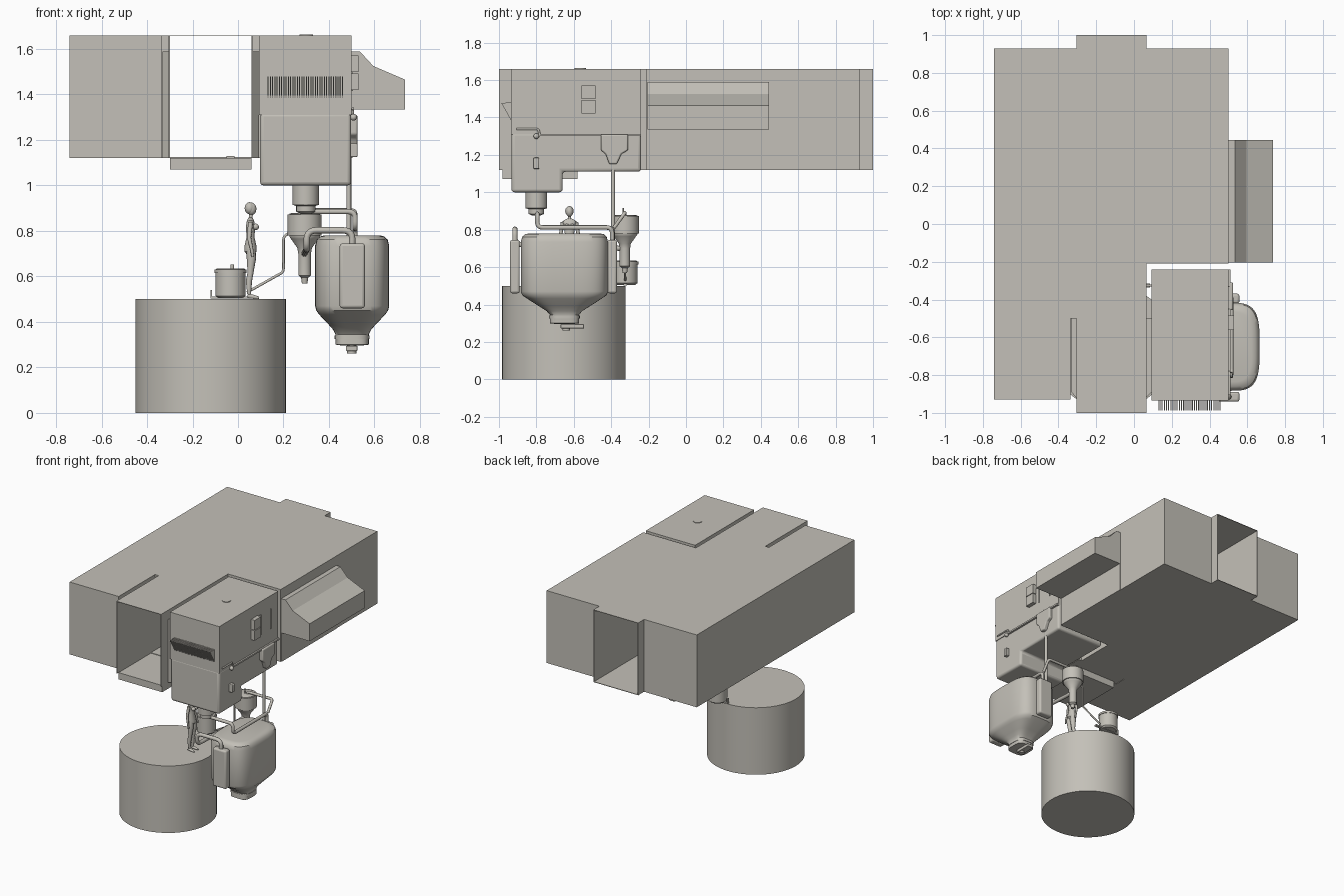
import bpy, bmesh, math
from mathutils import Vector

grey = bpy.data.materials.new("warm_grey")
grey.diffuse_color = (0.55, 0.53, 0.48, 1)


def finish(name, bm, smooth=False, bevel=0):
    bmesh.ops.recalc_face_normals(bm, faces=bm.faces)
    me = bpy.data.meshes.new(name)
    bm.to_mesh(me)
    bm.free()
    ob = bpy.data.objects.new(name, me)
    bpy.context.collection.objects.link(ob)
    me.materials.append(grey)
    if bevel:
        m = ob.modifiers.new("bevel", 'BEVEL')
        m.width, m.segments, m.limit_method = bevel, 3, 'ANGLE'
    if smooth or bevel:
        bpy.ops.object.select_all(action='DESELECT')
        ob.select_set(True)
        bpy.context.view_layer.objects.active = ob
        bpy.ops.object.shade_smooth_by_angle(angle=math.radians(35))
    return ob


def box(name, x0, x1, y0, y1, z0, z1, bevel=0):
    return prism(name, 'x', x0, x1, [(y0, z0), (y1, z0), (y1, z1), (y0, z1)], bevel)


# extrude a 2D profile along x (profile = y,z), y (x,z) or z (x,y)
def prism(name, axis, a, b, pts, bevel=0):
    bm = bmesh.new()
    put = {'x': lambda t, p: (t, p[0], p[1]), 'y': lambda t, p: (p[0], t, p[1]),
           'z': lambda t, p: (p[0], p[1], t)}[axis]
    lo = [bm.verts.new(put(a, p)) for p in pts]
    hi = [bm.verts.new(put(b, p)) for p in pts]
    n = len(pts)
    bm.faces.new(lo)
    bm.faces.new(hi)
    for i in range(n):
        bm.faces.new((lo[i], lo[(i + 1) % n], hi[(i + 1) % n], hi[i]))
    return finish(name, bm, False, bevel)


# stacked rings (half x, half y, z), superellipse power p
def loft(name, cx, cy, rings, p=2, n=48):
    bm = bmesh.new()
    rows = []
    for rx, ry, z in rings:
        row = []
        for i in range(n):
            c, s = math.cos(math.tau * i / n), math.sin(math.tau * i / n)
            f = lambda v: math.copysign(abs(v) ** (2 / p), v)
            row.append(bm.verts.new((cx + rx * f(c), cy + ry * f(s), z)))
        rows.append(row)
    for a, b in zip(rows, rows[1:]):
        for i in range(n):
            bm.faces.new((a[i], a[(i + 1) % n], b[(i + 1) % n], b[i]))
    bm.faces.new(rows[0])
    bm.faces.new(rows[-1])
    return finish(name, bm, True)


def lathe(name, cx, cy, prof, n=40):
    return loft(name, cx, cy, [(r, r, z) for r, z in prof], 2, n)


# tube along a path with rounded corners; radii optional per point
def pipe(name, pts, r, corner=0.03, radii=None):
    pts = [Vector(p) for p in pts]
    path = [(p, (radii[i] if radii else r)) for i, p in enumerate(pts)]
    if corner:
        path = [(pts[0], r)]
        for a, b, c in zip(pts, pts[1:], pts[2:]):
            s = b + (a - b).normalized() * min(corner, (a - b).length / 2)
            e = b + (c - b).normalized() * min(corner, (c - b).length / 2)
            for k in range(6):
                t = k / 5
                path.append(((1 - t) ** 2 * s + 2 * t * (1 - t) * b + t * t * e, r))
        path.append((pts[-1], r))
    cu = bpy.data.curves.new(name, 'CURVE')
    cu.dimensions, cu.bevel_depth, cu.bevel_resolution, cu.use_fill_caps = '3D', 1, 3, True
    sp = cu.splines.new('POLY')
    sp.points.add(len(path) - 1)
    for q, (p, rad) in zip(sp.points, path):
        q.co, q.radius = (*p, 1), rad
    sp.use_smooth = True
    cu.materials.append(grey)
    ob = bpy.data.objects.new(name, cu)
    bpy.context.collection.objects.link(ob)
    return ob


def ball(name, c, r, scale=(1, 1, 1)):
    bm = bmesh.new()
    bmesh.ops.create_uvsphere(bm, u_segments=20, v_segments=12, radius=r)
    for v in bm.verts:
        v.co = Vector([v.co[i] * scale[i] + c[i] for i in range(3)])
    return finish(name, bm, True)


# main building either side of the open passage
B, T = 1.12, 1.66
prism("left_hall", 'z', B, T, [(-0.74, -0.93), (-0.335, -0.93), (-0.335, -0.5),
                               (-0.30, -0.5), (-0.30, 0.93), (-0.74, 0.93)])
box("right_hall", 0.06, 0.50, -0.21, 0.93, B, T)
box("passage_roof", -0.30, 0.06, -1.0, 1.0, T - 0.004, T)
box("passage_floor", -0.30, 0.06, -0.6, 1.0, B, B + 0.004)
box("entry_step", -0.30, 0.06, -0.98, -0.58, 1.07, B)
box("step_block", -0.05, -0.015, -0.72, -0.60, B, 1.13)
for side, x, d in (("left", -0.30, -1), ("right", 0.06, 1)):
    for end, y0, y1 in (("front", -1.0, -0.2), ("back", 0.93, 1.0)):
        xs = sorted((x, x + d * 0.005))
        box(f"{side}_{end}_jamb", xs[0], xs[1], y0, y1, B, T)
    prism(f"{side}_door_pocket", 'z', B, 1.59, [(x, -0.925), (x + d * 0.032, -0.89),
                                                (x + d * 0.032, -0.5), (x, -0.5)])

# sloped side bay
prism("side_bay", 'y', -0.205, 0.445, [(0.49, 1.59), (0.535, 1.59), (0.595, 1.525),
                                       (0.735, 1.465), (0.735, 1.335), (0.49, 1.335)])
box("bay_lower_panel", 0.49, 0.504, -0.205, 0.445, B, 1.335)

# front equipment cabin
box("cabin_upper", 0.093, 0.50, -0.935, -0.24, 1.31, T)
prism("cabin_lower", 'x', 0.097, 0.497, [(-0.933, 1.0), (-0.66, 1.0), (-0.66, 1.11), (-0.24, 1.11),
                                         (-0.24, 1.32), (-0.933, 1.32)], 0.016)
box("cabin_ledge", 0.49, 0.512, -0.79, -0.24, 1.30, 1.312)
lathe("roof_cap", 0.30, -0.565, [(0.03, 1.655), (0.03, 1.664)])
for i in range(34):
    x = 0.13 + i * 0.0099
    prism(f"louvre_{i}", 'x', x, x + 0.005, [(-0.93, 1.48), (-0.988, 1.478), (-0.93, 1.375)])
for i, z in enumerate((1.42, 1.498)):
    box(f"side_box_{i}", 0.495, 0.53, -0.56, -0.485, z, z + 0.073)
for i, y in enumerate((-0.45, -0.33)):
    box(f"side_rib_{i}", 0.495, 0.506, y - 0.003, y + 0.003, 1.415, 1.565)
box("side_switch", 0.49, 0.525, -0.815, -0.785, 1.125, 1.185, 0.005)
pipe("side_handle", [(0.505, -0.905, 1.338), (0.505, -0.79, 1.338), (0.505, -0.78, 1.30)], 0.006, 0.01)
ball("side_knob", (0.508, -0.80, 1.30), 0.015)

# side hopper with drop pipe
prism("side_hopper", 'x', 0.46, 0.525, [(-0.455, 1.31), (-0.31, 1.31), (-0.31, 1.225), (-0.345, 1.205),
                                        (-0.37, 1.15), (-0.41, 1.15), (-0.43, 1.205), (-0.455, 1.225)], 0.008)
pipe("drop_pipe", [(0.487, -0.39, 1.17), (0.487, -0.39, 0.73)], 0.011, 0)

# hanging outlet under cabin
lathe("cabin_outlet", 0.298, -0.80, [(0.058, 1.01), (0.058, 0.915), (0.042, 0.91), (0.042, 0.885), (0.02, 0.875)])

# storage tank
loft("storage_tank", 0.502, -0.65, [(0.12, 0.185, 0.781), (0.14, 0.21, 0.776), (0.156, 0.226, 0.762),
     (0.163, 0.233, 0.735), (0.163, 0.233, 0.47), (0.158, 0.226, 0.45), (0.145, 0.2, 0.432),
     (0.105, 0.135, 0.39), (0.083, 0.095, 0.365), (0.073, 0.078, 0.345), (0.073, 0.078, 0.30),
     (0.05, 0.055, 0.297)], 3.6, 64)
loft("tank_collar", 0.502, -0.65, [(0.077, 0.082, 0.34), (0.077, 0.082, 0.325)], 3)
lathe("tank_spout", 0.50, -0.64, [(0.02, 0.30), (0.02, 0.262)], 24)
box("spout_slide", 0.475, 0.525, -0.67, -0.545, 0.272, 0.295, 0.004)
for n, y in (("front", -0.915), ("back", -0.395)):
    box(f"{n}_canister", 0.447, 0.558, y - 0.026, y + 0.026, 0.46, 0.745, 0.012)
pipe("front_pipe", [(0.502, -0.915, 0.73), (0.502, -0.915, 0.803), (0.302, -0.915, 0.803),
                    (0.302, -0.915, 0.72), (0.292, -0.34, 0.70)], 0.014, 0.045)
pipe("cross_pipe", [(0.30, -0.795, 0.885), (0.515, -0.795, 0.885), (0.515, -0.795, 0.812),
                    (0.515, -0.395, 0.812), (0.515, -0.395, 0.735)], 0.012, 0.03)

# nozzle vessel
lathe("nozzle_vessel", 0.293, -0.327, [(0.06, 0.878), (0.067, 0.875), (0.067, 0.775), (0.06, 0.765), (0.032, 0.725),
      (0.028, 0.70), (0.028, 0.605), (0.016, 0.595), (0.012, 0.568)])
lathe("nozzle_collar", 0.293, -0.327, [(0.075, 0.872), (0.075, 0.78)])
pipe("nozzle_stem", [(0.293, -0.335, 0.87), (0.293, -0.335, 0.915)], 0.004, 0)
pipe("vessel_top_pipe", [(0.31, -0.327, 0.87), (0.31, -0.327, 0.89), (0.515, -0.327, 0.89), (0.515, -0.385, 0.81)], 0.01, 0.02)

# drum platform
lathe("drum_platform", -0.12, -0.653, [(0.33, 0.0), (0.33, 0.5)], 96)

# small pot with carrying arm
lathe("pot", -0.033, -0.325, [(0.055, 0.505), (0.066, 0.515), (0.066, 0.628), (0.06, 0.635)])
lathe("pot_rim", -0.033, -0.325, [(0.07, 0.63), (0.07, 0.615)])
lathe("pot_knob", -0.025, -0.325, [(0.008, 0.63), (0.008, 0.652)], 16)
box("pot_bracket", -0.12, 0.085, -0.335, -0.315, 0.502, 0.512)
box("pot_post", -0.122, -0.114, -0.335, -0.315, 0.502, 0.54)
pipe("pot_arm", [(0.04, -0.325, 0.53), (0.20, -0.327, 0.62), (0.20, -0.327, 0.775), (0.24, -0.327, 0.80)], 0.006, 0.015)

# standing figure facing right
fx, fy = 0.055, -0.623
ball("figure_head", (fx + 0.004, fy, 0.897), 0.023, (0.95, 0.85, 1.2))
ball("figure_hair", (fx - 0.004, fy, 0.90), 0.024, (0.9, 0.95, 1.1))
pipe("figure_neck", [(fx, fy, 0.84), (fx + 0.002, fy, 0.885)], 0.009, 0)
loft("figure_torso", fx, fy, [(0.012, 0.014, 0.69), (0.027, 0.033, 0.71), (0.027, 0.035, 0.73),
     (0.017, 0.024, 0.775), (0.021, 0.03, 0.815), (0.016, 0.038, 0.845), (0.008, 0.012, 0.86)], 2, 24)
for s, n in ((-1, "front"), (1, "back")):
    ball(f"{n}_bust", (fx + 0.023, fy + s * 0.014, 0.818), 0.014)
    pipe(f"{n}_leg", [(fx + 0.002, fy + s * 0.018, 0.72), (fx + 0.004, fy + s * 0.02, 0.68),
                      (fx, fy + s * 0.019, 0.615), (fx - 0.007, fy + s * 0.02, 0.58),
                      (fx - 0.006, fy + s * 0.02, 0.52)], 1, 0, [0.02, 0.021, 0.013, 0.014, 0.008])
    pipe(f"{n}_foot", [(fx - 0.012, fy + s * 0.02, 0.515), (fx + 0.015, fy + s * 0.022, 0.51),
                       (fx + 0.037, fy + s * 0.024, 0.506)], 1, 0, [0.011, 0.009, 0.005])
    pipe(f"{n}_arm", [(fx, fy + s * 0.036, 0.838), (fx - 0.006, fy + s * 0.048, 0.77),
                      (fx + 0.006, fy + s * 0.054, 0.715), (fx + 0.01, fy + s * 0.054, 0.685)],
         1, 0, [0.011, 0.009, 0.007, 0.006])
